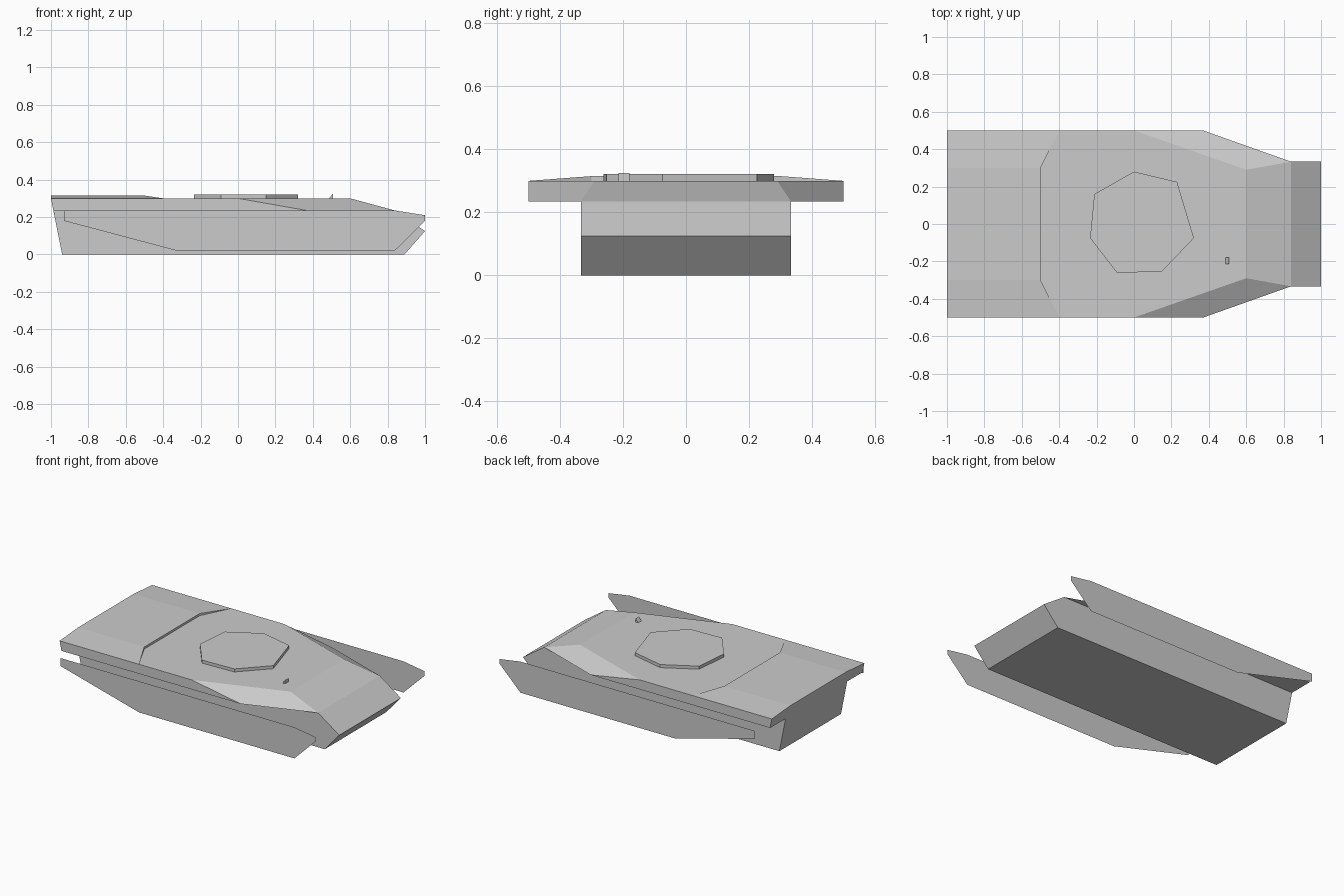
import bpy, bmesh

if "Cube" in bpy.data.objects:
    bpy.data.objects.remove(bpy.data.objects["Cube"])


def make_object(name, bm):
    bmesh.ops.remove_doubles(bm, verts=bm.verts, dist=1e-5)
    bmesh.ops.recalc_face_normals(bm, faces=bm.faces)
    mesh = bpy.data.meshes.new(name)
    bm.to_mesh(mesh)
    bm.free()
    obj = bpy.data.objects.new(name, mesh)
    bpy.context.collection.objects.link(obj)
    return obj


def extrude_outline(points, offset):
    """Close an outline into a face and extrude it by the offset."""
    bm = bmesh.new()
    face = bm.faces.new([bm.verts.new(p) for p in points])
    ext = bmesh.ops.extrude_face_region(bm, geom=[face], use_keep_orig=True)
    verts = [g for g in ext["geom"] if isinstance(g, bmesh.types.BMVert)]
    bmesh.ops.translate(bm, verts=verts, vec=offset)
    bm.normal_update()
    return bm


BELT = 0.235    # height where the lower hull meets the sponsons
DECK = 0.30     # main deck height
HALF = 0.333    # half width of the lower hull

# Lower hull: side profile extruded across the width, open under the deck
profile = [(-0.94, 0), (0.89, 0), (1, 0.125), (0.84, BELT), (-0.987, BELT)]
bm = extrude_outline([(x, -HALF, z) for x, z in profile], (0, 2 * HALF, 0))
top = [f for f in bm.faces if all(v.co.z > BELT - 0.001 for v in f.verts)]
bmesh.ops.delete(bm, geom=top, context='FACES_ONLY')
make_object("lower_hull", bm)

# Upper hull: wide faceted deck with sloping nose and shoulders
corners = [(-1, 0.5, DECK), (0, 0.5, DECK), (0.6, 0.29, DECK),
           (-0.987, 0.5, BELT), (0.37, 0.5, BELT), (0.84, HALF, BELT)]
bm = bmesh.new()
for x, y, z in corners:
    for s in (-1, 1):
        bm.verts.new((x, s * y, z))
bmesh.ops.convex_hull(bm, input=bm.verts)
bmesh.ops.dissolve_limit(bm, angle_limit=0.02, verts=bm.verts, edges=bm.edges)


def underside():
    return [f for f in bm.faces if all(v.co.z < BELT + 0.001 for v in f.verts)]


# Keep only the sponson parts of the underside
for s in (-1, 1):
    faces = underside()
    geom = list({g for f in faces for g in (f, *f.edges, *f.verts)})
    bmesh.ops.bisect_plane(bm, geom=geom, dist=1e-5,
                           plane_co=(0, s * HALF, 0), plane_no=(0, 1, 0))
inner = [f for f in underside() if abs(f.calc_center_median().y) < 0.2]
bmesh.ops.delete(bm, geom=inner, context='FACES_ONLY')
make_object("upper_hull", bm)

# Raised engine deck with sloping sides
bm = bmesh.new()
h = 0.315


def face(*pts):
    bm.faces.new([bm.verts.new(p) for p in pts])


face((-1, -0.3, h), (-0.5, -0.3, h), (-0.5, 0.3, h), (-1, 0.3, h))
face((-0.5, -0.3, DECK), (-0.5, 0.3, DECK), (-0.5, 0.3, h), (-0.5, -0.3, h))
face((-1, -0.5, DECK), (-1, 0.5, DECK), (-1, 0.3, h), (-1, -0.3, h))
for s in (-1, 1):
    face((-1, s * 0.3, h), (-0.5, s * 0.3, h), (-0.4, s * 0.5, DECK), (-1, s * 0.5, DECK))
    face((-0.5, s * 0.3, h), (-0.5, s * 0.3, DECK), (-0.4, s * 0.5, DECK))
make_object("engine_deck", bm)

# Seven-sided turret ring
ring = [(0, 0.28), (0.23, 0.225), (0.32, -0.075), (0.15, -0.253),
        (-0.09, -0.262), (-0.235, -0.075), (-0.212, 0.16)]
make_object("turret_ring", extrude_outline([(x, y, DECK) for x, y in ring], (0, 0, 0.021)))

# Driver's periscope: small wedge on the front deck
wedge = [(0.488, DECK), (0.507, DECK), (0.507, 0.325)]
make_object("periscope", extrude_outline([(x, -0.215, z) for x, z in wedge], (0, 0.035, 0)))

# Thin side skirts
skirt = [(-0.93, BELT), (-0.93, 0.18), (-0.335, 0.022), (0.84, 0.022),
         (1, 0.18), (1, 0.21), (0.84, BELT)]
for side, y in (("right", -0.59), ("left", 0.59)):
    bm = bmesh.new()
    bm.faces.new([bm.verts.new((x, y, z)) for x, z in skirt])
    obj = make_object("side_skirt_" + side, bm)
    if (obj.data.polygons[0].normal.y > 0) != (y > 0):
        obj.data.flip_normals()
